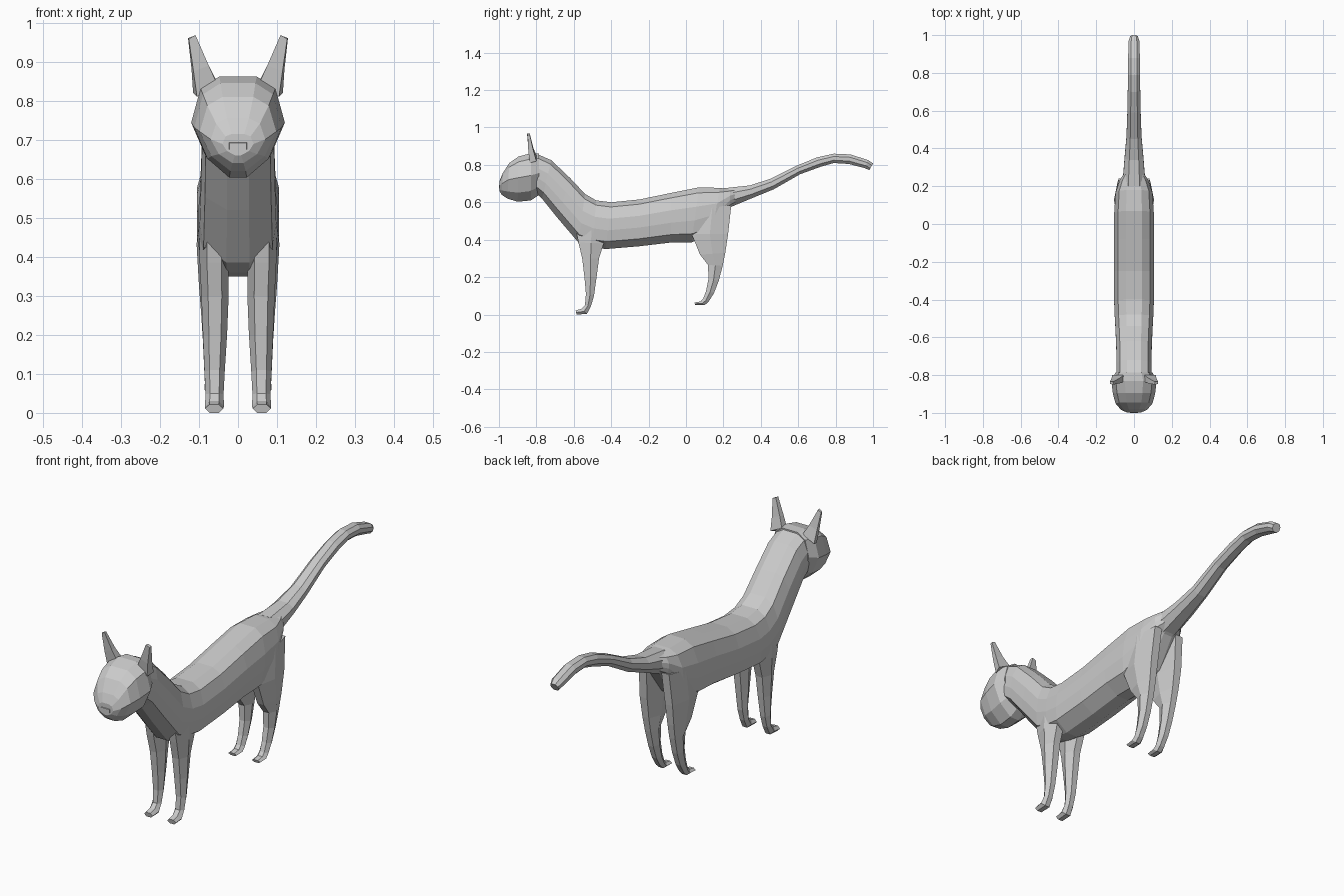
import bpy, bmesh
from mathutils import Vector

grey = bpy.data.materials.new("light_grey")
grey.diffuse_color = (0.6, 0.6, 0.6, 1)


def loft(name, rings, mirror=False):
    """Skin a list of equal-length rings and cap both ends."""
    bm = bmesh.new()
    vs = [[bm.verts.new(p) for p in r] for r in rings]
    n = len(vs[0])
    for a, b in zip(vs, vs[1:]):
        for i in range(n):
            j = (i + 1) % n
            bm.faces.new((a[i], a[j], b[j], b[i]))
    bm.faces.new(vs[0])
    bm.faces.new(vs[-1])
    bmesh.ops.recalc_face_normals(bm, faces=bm.faces)
    me = bpy.data.meshes.new(name)
    bm.to_mesh(me)
    bm.free()
    me.materials.append(grey)
    ob = bpy.data.objects.new(name, me)
    bpy.context.collection.objects.link(ob)
    if mirror:
        ob.modifiers.new("mirror", 'MIRROR')
    return ob


def section(shape, yt, zt, yb, zb, w):
    """Symmetric ring: shape holds (share of half width, share top to bottom)."""
    top, bot = Vector((0, yt, zt)), Vector((0, yb, zb))
    half = [(u * w, top.lerp(bot, v)) for u, v in shape]
    return ([Vector((x, p.y, p.z)) for x, p in half]
            + [Vector((-x, p.y, p.z)) for x, p in reversed(half)])


def limb_ring(yf, zf, yb, zb, x0, x1):
    """Six-sided ring between a front point and a back point."""
    f, b = Vector((0, yf, zf)), Vector((0, yb, zb))
    pts = [(.25, 0), (.75, 0), (1, .5), (.75, 1), (.25, 1), (0, .5)]
    return [f.lerp(b, v) + Vector((x0 + (x1 - x0) * u, 0, 0)) for u, v in pts]


# body and neck: top y z, bottom y z, half width
torso = [(.4, 0), (.8, .1), (1, .35), (1, .6), (.9, .84), (.3, 1)]
loft("body", [section(torso, *s) for s in [
    (-.80, .86, -.80, .65, .092), (-.72, .825, -.77, .62, .092),
    (-.62, .73, -.69, .52, .094), (-.54, .645, -.575, .385, .098),
    (-.48, .61, -.50, .36, .102), (-.40, .60, -.43, .35, .105),
    (-.25, .615, -.25, .365, .105), (-.08, .65, -.08, .385, .105),
    (.07, .68, .03, .385, .105), (.18, .677, .14, .44, .098),
    (.235, .67, .235, .57, .075), (.27, .675, .265, .59, .052)]])

# tail
tube = [(.5, 0), (1, .3), (1, .7), (.5, 1)]
loft("tail", [section(tube, *s) for s in [
    (.20, .675, .24, .575, .06), (.34, .69, .36, .625, .05),
    (.45, .725, .47, .67, .04), (.59, .795, .61, .75, .035),
    (.70, .84, .72, .79, .033), (.79, .86, .79, .81, .032),
    (.88, .856, .87, .805, .031), (.975, .825, .955, .783, .029),
    (1.0, .808, .98, .772, .02)]])

# head, from muzzle to back of skull
skull = [(.4, 0), (.8, .12), (1, .47), (.7, .8), (.2, 1)]
loft("head", [section(skull, *s) for s in [
    (-.997, .715, -.997, .66, .04), (-.98, .755, -.985, .64, .07),
    (-.945, .81, -.955, .62, .098), (-.895, .845, -.90, .603, .112),
    (-.83, .862, -.83, .61, .12), (-.785, .86, -.785, .64, .098)]])
loft("nose", [section([(1, 0), (1, 1)], *s) for s in [
    (-1.0, .692, -1.0, .675, .022), (-.97, .70, -.97, .67, .027)]])

# ears: front and back edge points at base and tip
loft("ear", [
    [(.052, -.835, .84), (.105, -.835, .81), (.115, -.80, .82), (.055, -.80, .85)],
    [(.075, -.843, .89), (.114, -.843, .875), (.119, -.817, .88), (.077, -.817, .893)],
    [(.109, -.85, .968), (.126, -.847, .958), (.128, -.835, .96), (.111, -.835, .967)],
], True)

# legs: front y z, back y z, inner x, outer x
loft("front_leg", [limb_ring(*s) for s in [
    (-.59, .46, -.42, .46, .02, .099), (-.575, .385, -.44, .38, .024, .098),
    (-.555, .30, -.465, .30, .024, .094), (-.543, .20, -.478, .20, .028, .09),
    (-.535, .11, -.492, .10, .034, .086), (-.54, .05, -.508, .045, .037, .083),
    (-.56, .03, -.53, .003, .036, .085), (-.59, .022, -.585, .0, .038, .084)]], True)
loft("hind_leg", [limb_ring(*s) for s in [
    (.04, .56, .242, .585, .02, .10), (.03, .43, .225, .43, .028, .106),
    (.075, .32, .21, .33, .032, .10), (.118, .265, .196, .26, .034, .095),
    (.12, .19, .175, .18, .036, .09), (.107, .125, .15, .115, .038, .087),
    (.092, .085, .122, .07, .039, .085), (.078, .07, .10, .05, .038, .086),
    (.045, .064, .05, .05, .04, .084)]], True)
